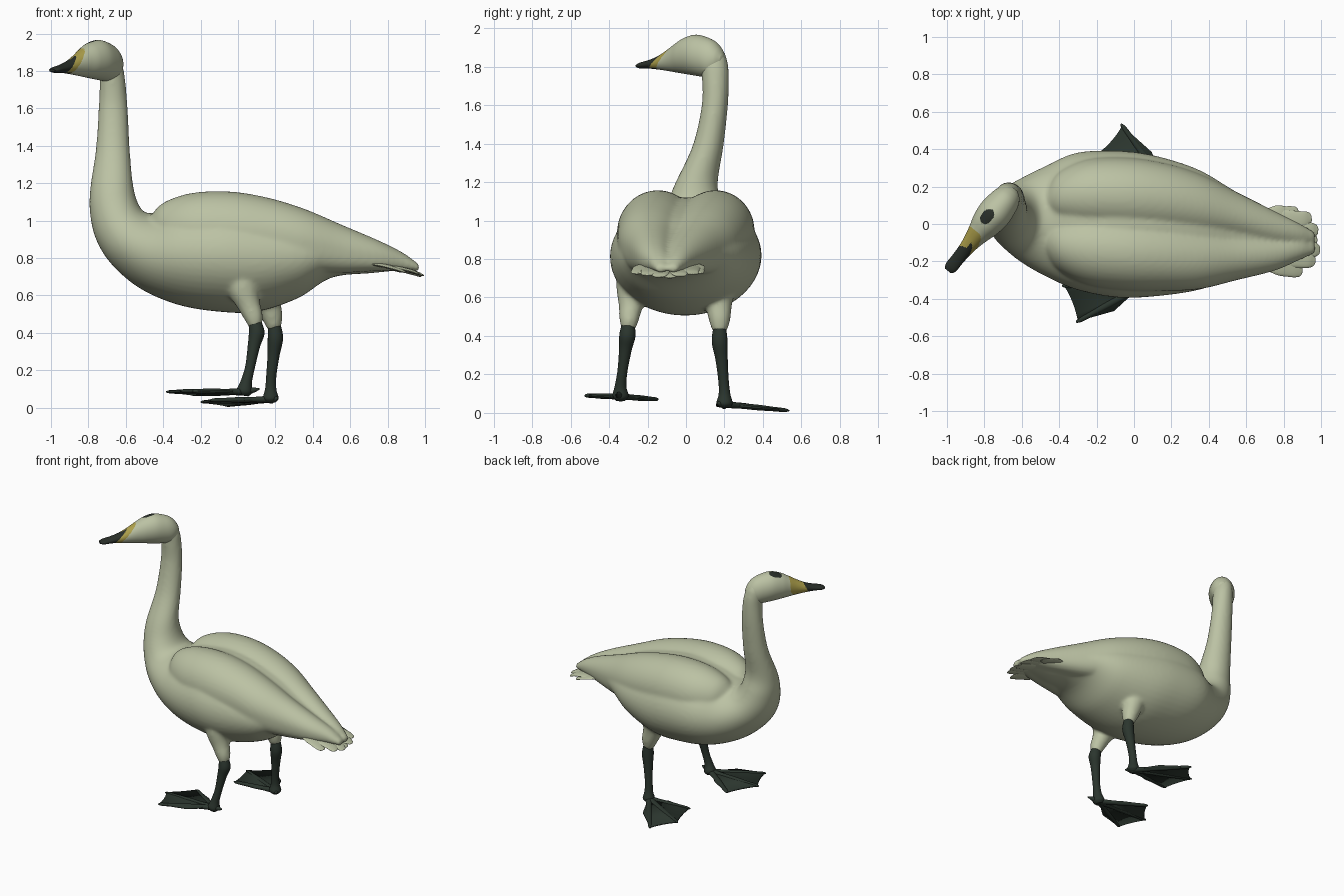
import bpy, bmesh, math
from mathutils import Vector as V

if "Cube" in bpy.data.objects:
    bpy.data.objects.remove(bpy.data.objects["Cube"])


def material(name, rgb):
    m = bpy.data.materials.new(name)
    m.diffuse_color = (*rgb, 1)
    m.use_nodes = True
    m.node_tree.nodes["Principled BSDF"].inputs["Base Color"].default_value = m.diffuse_color
    return m


WHITE = material("pale_plumage", (0.50, 0.54, 0.37))
YELLOW = material("bill_yellow", (0.42, 0.35, 0.07))
BLACK = material("bill_black", (0.022, 0.028, 0.022))
DARK = material("leg_dark_green", (0.024, 0.036, 0.027))


def finish(name, bm, mats, rule=None):
    bmesh.ops.recalc_face_normals(bm, faces=bm.faces)
    if rule:
        for f in bm.faces:
            f.material_index = rule(f.calc_center_median())
    me = bpy.data.meshes.new(name)
    bm.to_mesh(me)
    bm.free()
    for m in mats:
        me.materials.append(m)
    ob = bpy.data.objects.new(name, me)
    bpy.context.collection.objects.link(ob)
    return ob


def spline(rows, steps):
    """Catmull-Rom through rows of (centre, axis a, axis b)."""
    out = []
    for i in range(len(rows) - 1):
        p0, p1, p2, p3 = (rows[max(0, min(len(rows) - 1, i + k))] for k in (-1, 0, 1, 2))
        for s in range(steps):
            t = s / steps
            out.append([b + 0.5 * t * (c - a + t * (2 * a - 5 * b + 4 * c - d + t * (3 * (b - c) + d - a)))
                        for a, b, c, d in zip(p0, p1, p2, p3)])
    return out + [rows[-1]]


def loft(name, rows, mats, n=32, steps=5, rule=None, low=1.0):
    """Skin elliptical rings; low < 1 squares off the half on the -b side."""
    bm = bmesh.new()
    rings = []
    for c, a, b in spline(rows, steps):
        ring = []
        for k in range(n):
            x, y = math.cos(2 * math.pi * k / n), math.sin(2 * math.pi * k / n)
            if y < 0:
                x, y = math.copysign(abs(x) ** low, x), -abs(y) ** low
            ring.append(bm.verts.new(c + a * x + b * y))
        rings.append(ring)
    for r, q in zip(rings, rings[1:]):
        for k in range(n):
            bm.faces.new((r[k], r[(k + 1) % n], q[(k + 1) % n], q[k]))
    bm.faces.new(rings[0])
    bm.faces.new(rings[-1])
    return finish(name, bm, mats, rule)


def tube(name, pts, mat, flat=1.0, n=16, steps=5):
    """Round or flattened tube through (x, y, z, radius) points."""
    P = [V(p[:3]) for p in pts]
    d = P[-1] - P[0]
    ref = V((0, 1, 0)) if abs(d.normalized().z) > 0.7 else V((0, 0, 1))
    rows = []
    for i, p in enumerate(pts):
        t = (P[min(i + 1, len(P) - 1)] - P[max(i - 1, 0)]).normalized()
        a = t.cross(ref).normalized()
        rows.append((P[i], a * p[3], a.cross(t) * p[3] * flat))
    return loft(name, rows, [mat], n, steps)


# Body and neck: back point, belly point, side centre, half width
body = [((.92, .80), (.92, .74), -.10, .07), ((.75, .87), (.72, .72), -.09, .15),
        ((.55, .945), (.50, .695), -.055, .24), ((.35, 1.03), (.32, .585), -.03, .325),
        ((.10, 1.10), (.10, .513), -.01, .378), ((-.10, 1.12), (-.10, .513), 0, .392),
        ((-.30, 1.095), (-.32, .55), .015, .365), ((-.42, 1.05), (-.52, .635), .015, .295),
        ((-.48, 1.04), (-.67, .76), .02, .235), ((-.515, 1.06), (-.755, .89), .03, .185),
        ((-.545, 1.12), (-.79, 1.03), .04, .145), ((-.565, 1.22), (-.79, 1.17), .055, .11),
        ((-.58, 1.40), (-.76, 1.38), .115, .08), ((-.59, 1.60), (-.745, 1.60), .15, .068),
        ((-.603, 1.75), (-.74, 1.74), .153, .07), ((-.615, 1.82), (-.745, 1.82), .147, .07),
        ((-.635, 1.88), (-.745, 1.87), .14, .06), ((-.66, 1.92), (-.73, 1.92), .13, .035)]
rows = []
for (tx, tz), (bx, bz), y, w in body:
    top, bot = V((tx, y, tz)), V((bx, y, bz))
    rows.append(((top + bot) / 2, (top - bot) / 2, V((0, w, 0))))
plumage = [loft("body_and_neck", rows, [WHITE], 48, 6)]

# Head and bill, turned to the side
START, AIM, SIDE = V((-.63, .20, 0)), V((-.63, -.78, 0)).normalized(), V((.78, -.63, 0)).normalized()
head = [(.015, 1.82, 1.86, .02), (.035, 1.78, 1.895, .05), (.07, 1.745, 1.93, .072), (.12, 1.745, 1.952, .084),
        (.19, 1.753, 1.966, .09), (.26, 1.762, 1.95, .08), (.32, 1.77, 1.92, .062), (.38, 1.778, 1.885, .047),
        (.44, 1.785, 1.855, .038), (.50, 1.79, 1.835, .035), (.555, 1.79, 1.822, .034), (.58, 1.797, 1.81, .02)]


def head_colour(c):
    s, p = (c - START).dot(AIM), (c - START).dot(SIDE)
    if c.z > 1.9 and ((s - .222) / .045) ** 2 + ((p + .02) / .032) ** 2 < 1:
        return 2                                    # dark crown spot
    if p > 0:                                       # bill patch slants more on one side
        base, tip = .32 + (1.92 - c.z) * .9, .41 + (1.86 - c.z) * 1.1
    else:
        base, tip = .32 + max(0, 1.83 - c.z) * .6, .425 + (1.86 - c.z) * .5
    if s < base:
        return 0
    return 1 if s < tip and c.z > 1.793 else 2


loft("head_and_bill", [(START + AIM * s + V((0, 0, (lo + hi) / 2)), V((0, 0, (hi - lo) / 2)), SIDE * w)
                       for s, lo, hi, w in head], [WHITE, YELLOW, BLACK], 112, 14, head_colour)

# Folded wings: x, centre line, offset, half width, bottom, top
wing = [(-.47, .015, .11, .06, .90, 1.02), (-.40, .015, .13, .135, .80, 1.095), (-.25, .01, .145, .19, .75, 1.147),
        (-.05, 0, .15, .205, .73, 1.156), (.15, -.015, .148, .195, .725, 1.125), (.35, -.04, .138, .17, .72, 1.065),
        (.55, -.065, .11, .125, .72, .98), (.75, -.09, .072, .088, .73, .895), (.88, -.095, .045, .055, .735, .83),
        (.97, -.10, .03, .025, .73, .765)]
for side, s in (("left", -1), ("right", 1)):
    plumage.append(loft(side + "_wing", [(V((x, c + s * o, (lo + hi) / 2)), V((0, w, 0)), V((0, 0, (hi - lo) / 2)))
                                         for x, c, o, w, lo, hi in wing], [WHITE], 40, 6, None, .75))

# Tail fan
for x, y in ((.88, .065), (.95, .035), (.985, -.03), (.98, -.085), (.995, -.14), (.97, -.20), (.90, -.255)):
    z = .70 + abs(y + .1) * .15
    tube("tail_feather", [(.55, -.07 + (y + .09) * .2, .79, .03), (.75, -.08 + (y + .09) * .8, .765, .05),
                          (x - .06, y - (y + .09) * .1, z + .02, .046), (x - .01, y, z + .003, .028),
                          (x, y, z, .006)], WHITE, .2)


# Legs: thigh, shank, toes and web
def leg(side, thigh, shank, ankle, toes, hind):
    plumage.append(tube(side + "_thigh", thigh, WHITE, n=24))
    tube(side + "_shank", shank, DARK, n=20)
    A = V(ankle)
    tips = [V(t) for t in toes]
    for t in tips:
        tube(side + "_toe", [(*A, .026), (*A.lerp(t, .25), .019), (*A.lerp(t, .5), .019), (*A.lerp(t, .75), .015),
                             (*A.lerp(t, .93), .013), (*t, .004)], DARK, .8, 10, 3)
    tube(side + "_hind_toe", [(*A, .025), (*A.lerp(V(hind), .6), .015), (*hind, .004)], DARK, 1, 10, 3)
    # Web outline: side lobes plus slightly hollow edges between the toes
    ends = [A.lerp(t, .97) for t in tips]
    edge = [A.lerp(tips[0], .45) + (tips[0] - tips[1]).normalized() * .045]
    for a, b in zip(ends, ends[1:]):
        edge += [A.lerp(a.lerp(b, k / 6), 1 - .1 * k / 6 * (1 - k / 6)) for k in range(6)]
    edge += [ends[-1], A.lerp(tips[-1], .45) + (tips[-1] - tips[-2]).normalized() * .025]
    bm = bmesh.new()
    heel = bm.verts.new(A)
    ring = [bm.verts.new(p) for p in edge]
    for p, q in zip(ring, ring[1:]):
        bm.faces.new((heel, p, q))
    web = finish(side + "_web", bm, [DARK])
    mod = web.modifiers.new("thickness", "SOLIDIFY")
    mod.thickness, mod.offset = .012, 0


leg("left", [(.03, -.25, .74, .11), (.03, -.278, .63, .085), (.058, -.288, .55, .062), (.085, -.297, .48, .05),
             (.095, -.30, .43, .034)],
    [(.09, -.30, .46, .034), (.10, -.305, .40, .042), (.085, -.315, .33, .033), (.065, -.33, .22, .026),
     (.045, -.34, .14, .03), (.035, -.34, .09, .042), (.03, -.34, .065, .025)],
    (.03, -.34, .085), [(-.31, -.525, .09), (-.385, -.33, .085), (-.25, -.145, .07)], (.115, -.36, .10))
leg("right", [(.13, .16, .68, .10), (.16, .17, .56, .07), (.185, .175, .48, .055), (.195, .175, .42, .036)],
    [(.195, .175, .44, .034), (.20, .175, .37, .041), (.19, .185, .28, .032), (.178, .195, .17, .027),
     (.175, .20, .10, .03), (.175, .20, .05, .042), (.175, .20, .028, .025)],
    (.175, .20, .045), [(-.07, .535, .012), (-.20, .385, .03), (-.15, .165, .04)], (.215, .16, .05))

# Blend body, wings and thighs into one soft skin
bpy.ops.object.select_all(action="DESELECT")
for ob in plumage:
    ob.select_set(True)
skin = plumage[0]
bpy.context.view_layer.objects.active = skin
bpy.ops.object.join()
mod = skin.modifiers.new("blend", "REMESH")
mod.mode, mod.voxel_size, mod.use_smooth_shade = "VOXEL", .012, True
bpy.ops.object.modifier_apply(modifier="blend")
mod = skin.modifiers.new("soften", "SMOOTH")
mod.factor, mod.iterations = .5, 8
bpy.ops.object.modifier_apply(modifier="soften")
skin.name = "body_neck_and_wings"

# Smooth shading
bpy.ops.object.select_all(action="SELECT")
bpy.ops.object.shade_smooth_by_angle(angle=math.radians(45))
